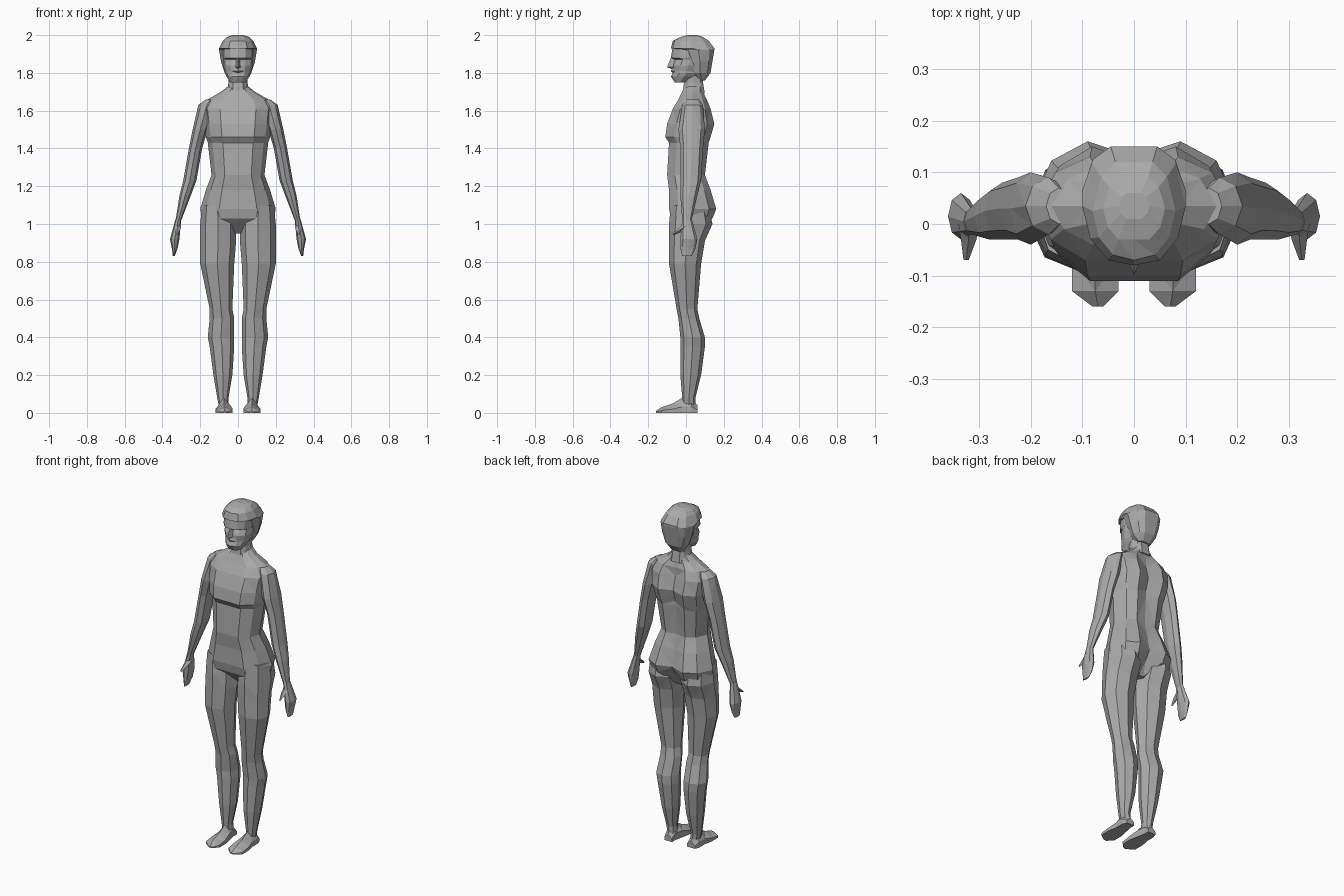
import bpy
import bmesh

cube = bpy.data.objects.get("Cube")
if cube:
    bpy.data.objects.remove(cube)

grey = bpy.data.materials.new("plain_grey")
grey.use_nodes = True
grey.diffuse_color = (.4, .4, .4, 1)
grey.node_tree.nodes["Principled BSDF"].inputs["Base Color"].default_value = grey.diffuse_color


def loft(name, rings, mirror=False):
    """Skin a closed faceted surface over rings of points."""
    bm = bmesh.new()
    loops = [[bm.verts.new(point) for point in ring] for ring in rings]
    count = len(loops[0])
    for lower, upper in zip(loops, loops[1:]):
        for i in range(count):
            j = (i + 1) % count
            bm.faces.new((lower[i], lower[j], upper[j], upper[i]))
    bm.faces.new(loops[0])
    bm.faces.new(loops[-1])
    bmesh.ops.triangulate(bm, faces=bm.faces[:], quad_method='SHORT_EDGE')
    bmesh.ops.recalc_face_normals(bm, faces=bm.faces[:])
    mesh = bpy.data.meshes.new(name)
    bm.to_mesh(mesh)
    bm.free()
    mesh.materials.append(grey)
    obj = bpy.data.objects.new(name, mesh)
    bpy.context.collection.objects.link(obj)
    if mirror:
        obj.modifiers.new("mirror", 'MIRROR')


def body(z, width, front, back, ridge=0, groove=0):
    """Symmetric section with a centre ridge in front and a spine groove behind."""
    side = (front + back) / 2
    brow = front + ridge
    half = [(width * .5, brow),
            (width * .85, brow + (side - brow) * .4),
            (width, side),
            (width * .8, side + (back - side) * .7),
            (width * .45, back)]
    other = [(-x, y) for x, y in reversed(half)]
    outline = [(0, front)] + half + [(0, back - groove)] + other
    return [(x, y, z) for x, y in outline]


def limb(z, inner, outer, front, back):
    """Eight-sided section filling a box in plan."""
    x, y = (inner + outer) / 2, (front + back) / 2
    w, d = (outer - inner) / 2, (back - front) / 2
    signs = [(-1, 0), (-.7, -.7), (0, -1), (.7, -.7), (1, 0), (.7, .7), (0, 1), (-.7, .7)]
    return [(x + u * w, y + v * d, z) for u, v in signs]


def foot(y, inner, outer, height):
    """Upright foot section with a flat sole and a high instep."""
    instep = inner + (outer - inner) * .5
    return [(inner, y, 0), (outer, y, 0), (outer, y, height * .4),
            (instep, y, height), (inner, y, height * .5)]


def diamond(x, y, z, size):
    """Small upright section for thumbs."""
    return [(x - size, y, z), (x, y, z - size), (x + size, y, z), (x, y, z + size)]


# Torso, from crotch to neck base
loft("torso", [
    body(z=.95, width=.03, front=0, back=.06),
    body(z=1.03, width=.19, front=-.08, back=.14, groove=.04),
    body(z=1.08, width=.2, front=-.09, back=.16, groove=.03),
    body(z=1.18, width=.17, front=-.09, back=.13, groove=.02),
    body(z=1.26, width=.14, front=-.1, back=.1, groove=.01),
    body(z=1.43, width=.16, front=-.09, back=.12, groove=.02),
    body(z=1.46, width=.17, front=-.11, back=.13, groove=.03),
    body(z=1.53, width=.18, front=-.1, back=.15, groove=.03),
    body(z=1.61, width=.19, front=-.07, back=.13, groove=.03),
    body(z=1.66, width=.16, front=-.04, back=.11, groove=.01),
    body(z=1.7, width=.09, front=-.02, back=.09),
    body(z=1.74, width=.04, front=0, back=.09),
])

# Neck
loft("neck", [
    body(z=1.69, width=.06, front=-.02, back=.1),
    body(z=1.75, width=.05, front=-.01, back=.09),
    body(z=1.83, width=.05, front=-.02, back=.1),
])

# Head: chin, lips, cheeks, sunken eyes, brow and forehead
loft("head", [
    body(z=1.75, width=.04, front=-.06, back=0),
    body(z=1.78, width=.06, front=-.08, back=.06, ridge=.01),
    body(z=1.8, width=.07, front=-.07, back=.08, ridge=.01),
    body(z=1.81, width=.07, front=-.08, back=.09, ridge=.02),
    body(z=1.84, width=.08, front=-.07, back=.1, ridge=.01),
    body(z=1.87, width=.08, front=-.06, back=.1, ridge=.02),
    body(z=1.88, width=.08, front=-.08, back=.1, ridge=.01),
    body(z=1.94, width=.08, front=-.07, back=.1, ridge=.01),
])

# Nose wedge
loft("nose", [
    [(-width, -.05, z), (0, tip, z), (width, -.05, z)]
    for z, width, tip in [(1.82, .015, -.07), (1.83, .02, -.1), (1.88, .01, -.08)]
])

# Hair cap, open around the face and overhanging the forehead
loft("hair", [
    body(z=1.76, width=.04, front=.07, back=.1),
    body(z=1.8, width=.07, front=.02, back=.13),
    body(z=1.86, width=.09, front=.01, back=.14),
    body(z=1.92, width=.1, front=-.02, back=.15),
    body(z=1.93, width=.1, front=-.08, back=.15, ridge=.01),
    body(z=1.97, width=.08, front=-.07, back=.12, ridge=.01),
    body(z=1.99, width=.06, front=-.03, back=.09),
    body(z=2, width=.03, front=.01, back=.06),
])

# Legs, hip to ankle
loft("legs", [
    limb(z=1.1, inner=.03, outer=.19, front=-.08, back=.12),
    limb(z=1, inner=.01, outer=.2, front=-.09, back=.14),
    limb(z=.91, inner=.01, outer=.2, front=-.09, back=.1),
    limb(z=.79, inner=.02, outer=.2, front=-.09, back=.08),
    limb(z=.55, inner=.03, outer=.15, front=-.05, back=.06),
    limb(z=.5, inner=.02, outer=.15, front=-.04, back=.07),
    limb(z=.4, inner=.02, outer=.16, front=-.03, back=.1),
    limb(z=.35, inner=.02, outer=.15, front=-.03, back=.1),
    limb(z=.2, inner=.03, outer=.13, front=-.03, back=.08),
    limb(z=.08, inner=.05, outer=.11, front=-.02, back=.05),
    limb(z=.03, inner=.05, outer=.1, front=-.02, back=.05),
], mirror=True)

# Feet, heel to toe
loft("feet", [
    foot(y=.06, inner=.05, outer=.1, height=.04),
    foot(y=.03, inner=.05, outer=.11, height=.08),
    foot(y=-.02, inner=.04, outer=.11, height=.08),
    foot(y=-.07, inner=.03, outer=.12, height=.05),
    foot(y=-.13, inner=.03, outer=.12, height=.03),
    foot(y=-.16, inner=.06, outer=.08, height=.01),
], mirror=True)

# Arms, shoulder to wrist
loft("arms", [
    limb(z=1.66, inner=.12, outer=.17, front=0, back=.07),
    limb(z=1.63, inner=.12, outer=.21, front=-.02, back=.09),
    limb(z=1.5, inner=.16, outer=.24, front=-.04, back=.1),
    limb(z=1.4, inner=.19, outer=.26, front=-.03, back=.09),
    limb(z=1.23, inner=.22, outer=.29, front=-.03, back=.08),
    limb(z=1.15, inner=.25, outer=.31, front=-.03, back=.06),
    limb(z=1.02, inner=.3, outer=.33, front=-.02, back=.03),
], mirror=True)

# Hands, wrist to fingertips
loft("hands", [
    limb(z=1.03, inner=.3, outer=.33, front=-.02, back=.03),
    limb(z=.92, inner=.31, outer=.36, front=-.03, back=.06),
    limb(z=.87, inner=.32, outer=.35, front=-.03, back=.05),
    limb(z=.83, inner=.335, outer=.345, front=-.02, back=.03),
], mirror=True)

# Thumbs
loft("thumbs", [
    diamond(x=.32, y=0, z=.99, size=.02),
    diamond(x=.32, y=-.03, z=.97, size=.015),
    diamond(x=.325, y=-.07, z=.945, size=.005),
], mirror=True)
